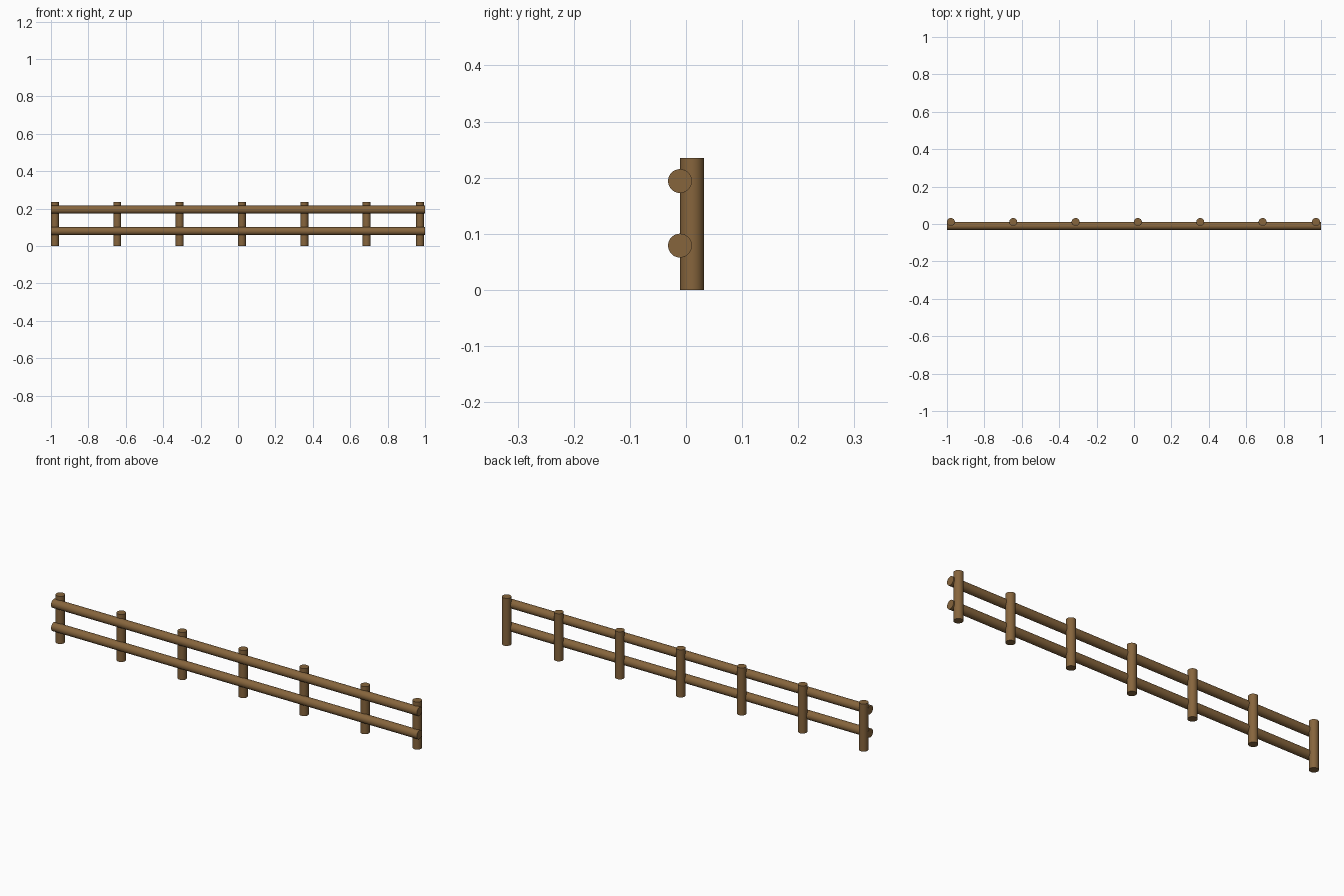
import bpy
import math

if "Cube" in bpy.data.objects:
    bpy.data.objects.remove(bpy.data.objects["Cube"])

wood = bpy.data.materials.new("brown wood")
wood.diffuse_color = (0.24, 0.13, 0.046, 1)
wood.use_nodes = True
wood.node_tree.nodes["Principled BSDF"].inputs["Base Color"].default_value = wood.diffuse_color

R = 0.0213          # log radius
POST_H = 0.235


def log(name, center, length, rotation=(0, 0, 0)):
    """Round log with flat sawn ends."""
    bpy.ops.mesh.primitive_cylinder_add(vertices=32, radius=R, depth=length,
                                        location=center, rotation=rotation)
    ob = bpy.context.object
    ob.name = name
    ob.data.materials.append(wood)
    bpy.ops.object.shade_smooth_by_angle(angle=math.radians(40))
    return ob


# Upright posts: six evenly spaced, plus a closing post at the right end
post_x = [-0.979 + i / 3 for i in range(6)] + [0.973]
for i, x in enumerate(post_x):
    log(f"post_{i + 1}", (x, 0.0107, POST_H / 2), POST_H)

# Horizontal rails: a long run and a short end piece at each height
for label, z in (("lower", 0.079), ("upper", 0.194)):
    for part, x0, x1 in (("long", -1.0, 0.665), ("end", 0.665, 1.0)):
        log(f"{label}_rail_{part}", ((x0 + x1) / 2, -0.0107, z), x1 - x0,
            (0, math.pi / 2, 0))
